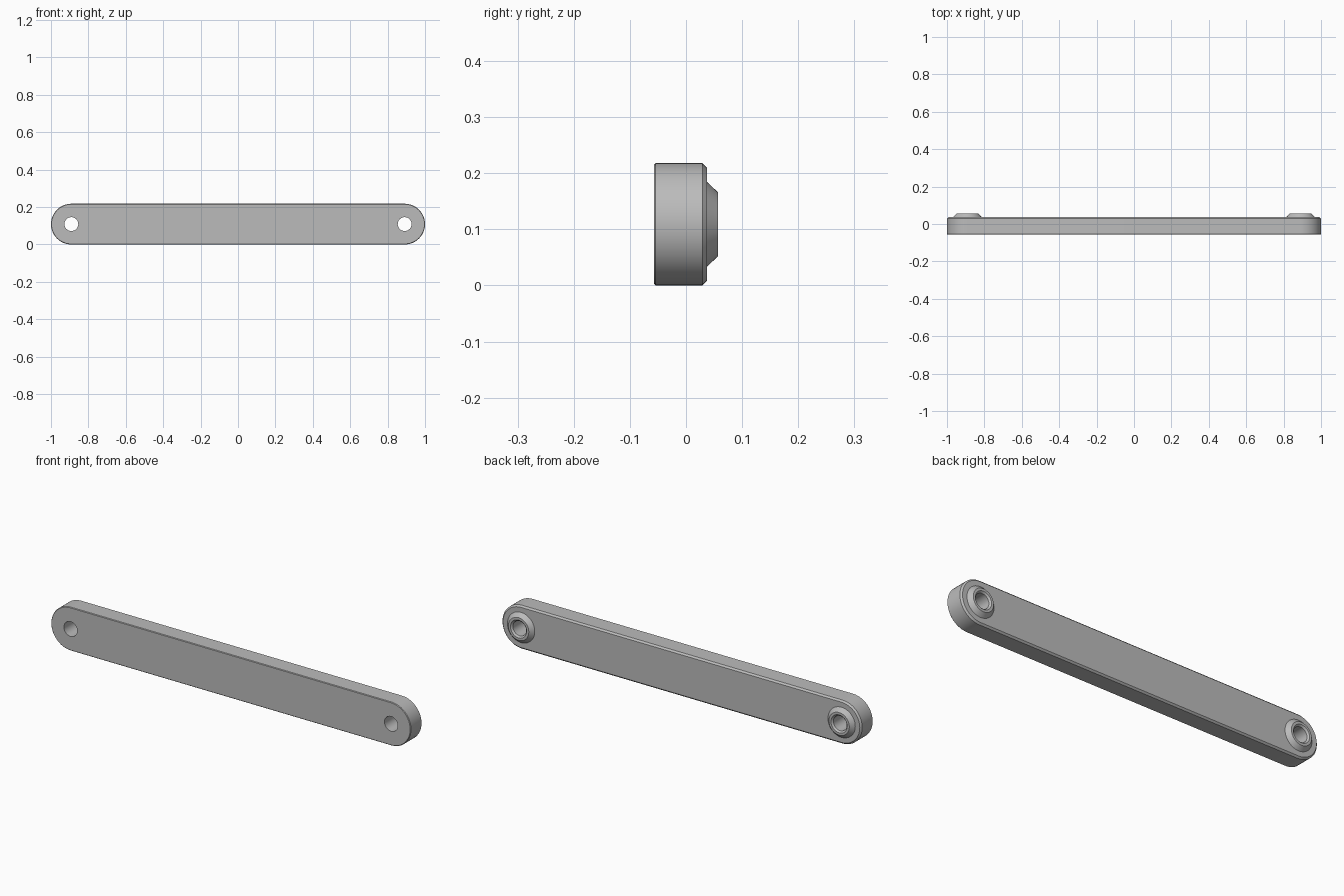
import bpy, bmesh
from math import cos, sin, pi

cube = bpy.data.objects.get("Cube")
if cube:
    bpy.data.objects.remove(cube)

RADIUS = 0.109      # half height of the bar and radius of its round ends
PIVOT = 0.891       # distance of each pivot hole from the middle
SEGMENTS = 48

# (inset, y) sections of the bar's outer edge, front to back
BAR_PROFILE = [(0.003, -0.057), (0, -0.054), (0, 0.029), (0.008, 0.037)]
# (radius, y) sections from the front of the hole, over the boss, to the back face
BOSS_PROFILE = [(0.037, -0.057), (0.037, 0.049), (0.045, 0.057),
                (0.057, 0.057), (0.076, 0.037)]


def arc_end(i):
    """Angle and end sign for a point on the rounded outline."""
    half = SEGMENTS // 2
    side = 1 if i <= half else -1
    step = i if side > 0 else i - 1
    return -pi / 2 + step * 2 * pi / SEGMENTS, side


def outline_loop(bm, inset, y):
    r = RADIUS - inset
    points = [arc_end(i) for i in range(SEGMENTS + 2)]
    return [bm.verts.new((s * PIVOT + r * cos(a), y, RADIUS + r * sin(a))) for a, s in points]


def circle_loop(bm, x, r, y):
    angles = [i * 2 * pi / SEGMENTS for i in range(SEGMENTS)]
    return [bm.verts.new((x + r * cos(a), y, RADIUS + r * sin(a))) for a in angles]


def skin(bm, loops):
    """Join consecutive loops with quads."""
    for a, b in zip(loops, loops[1:]):
        for i in range(len(a)):
            j = (i + 1) % len(a)
            bm.faces.new((a[i], a[j], b[j], b[i]))


def loop_edges(bm, loop):
    return [bm.edges.get((v, loop[(i + 1) % len(loop)])) for i, v in enumerate(loop)]


bm = bmesh.new()

# Bar edge, pivot holes and raised bosses
outer = [outline_loop(bm, *section) for section in BAR_PROFILE]
skin(bm, outer)
bosses = []
for x in (-PIVOT, PIVOT):
    loops = [circle_loop(bm, x, *section) for section in BOSS_PROFILE]
    skin(bm, loops)
    bosses.append(loops)

# Flat front and back faces around the holes and bosses
for end in (0, -1):
    edges = loop_edges(bm, outer[end])
    for loops in bosses:
        edges += loop_edges(bm, loops[end])
    bmesh.ops.triangle_fill(bm, edges=edges, use_beauty=True)

bmesh.ops.recalc_face_normals(bm, faces=bm.faces)
mesh = bpy.data.meshes.new("link_bar")
bm.to_mesh(mesh)
bm.free()
bar = bpy.data.objects.new("link_bar", mesh)
bpy.context.collection.objects.link(bar)

# Grey metal
grey = bpy.data.materials.new("plain_grey")
grey.use_nodes = True
colour = (0.5, 0.5, 0.5, 1)
grey.diffuse_color = colour
grey.node_tree.nodes["Principled BSDF"].inputs["Base Color"].default_value = colour
mesh.materials.append(grey)

bpy.ops.object.select_all(action="DESELECT")
bar.select_set(True)
bpy.context.view_layer.objects.active = bar
bpy.ops.object.shade_smooth_by_angle(angle=pi / 6)
